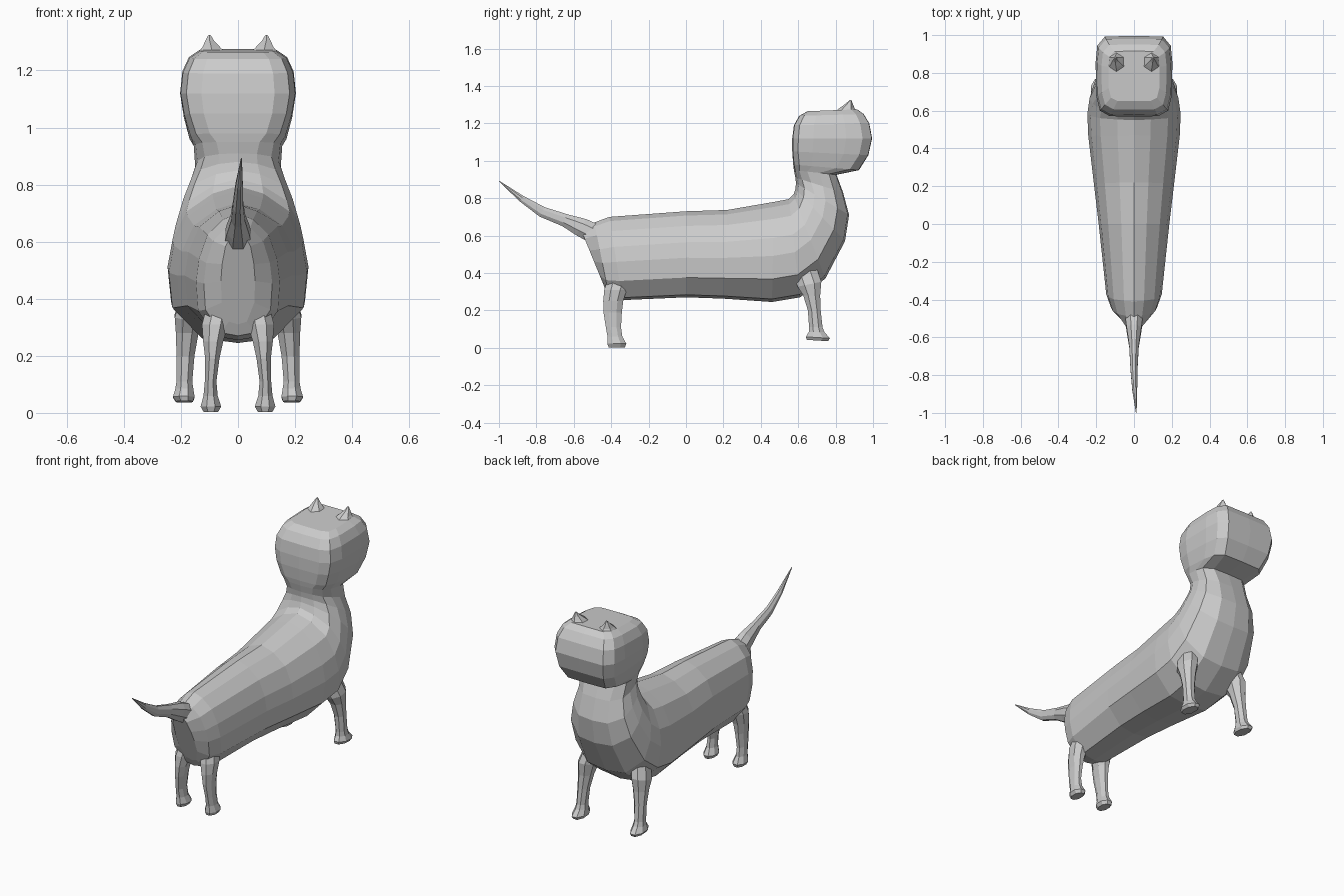
import bpy, bmesh, math
from mathutils import Vector


def loft(name, rings, cap_start=True, cap_end=True):
    # skin a list of equal-length rings
    bm = bmesh.new()
    loops = [[bm.verts.new(p) for p in r] for r in rings]
    n = len(loops[0])
    for a, b in zip(loops, loops[1:]):
        for i in range(n):
            j = (i + 1) % n
            bm.faces.new((a[i], b[i], b[j], a[j]))
    if cap_start:
        bm.faces.new(loops[0])
    if cap_end:
        bm.faces.new(loops[-1])
    bmesh.ops.recalc_face_normals(bm, faces=bm.faces)
    me = bpy.data.meshes.new(name)
    bm.to_mesh(me)
    bm.free()
    ob = bpy.data.objects.new(name, me)
    bpy.context.collection.objects.link(ob)
    return ob


# half cross-sections: (fraction of half width, fraction from back to belly)
ROUND = [(0, 0), (.36, .05), (.73, .17), (.93, .36), (1, .54), (.95, .77), (.52, .97), (0, 1)]
SQUARE = [(0, 0), (.68, 0), (.92, .06), (1, .25), (1, .7), (.96, .9), (.8, 1), (0, 1)]


def section(back, belly, w, sq):
    a, b = Vector((0, *back)), Vector((0, *belly))
    half = []
    for (x0, t0), (x1, t1) in zip(ROUND, SQUARE):
        x, t = x0 + (x1 - x0) * sq, t0 + (t1 - t0) * sq
        p = a.lerp(b, t)
        half.append(Vector((x * w, p.y, p.z)))
    return half + [Vector((-p.x, p.y, p.z)) for p in half[-2:0:-1]]


# body, neck and head: one loft that bends upward at the shoulders
BODY = [
    ((-.565, .64), (-.43, .31), .06, 0),
    ((-.49, .67), (-.41, .27), .120, 0),
    ((-.41, .70), (-.34, .255), .147, 0),
    ((0, .73), (0, .27), .187, 0),
    ((.22, .737), (.2, .263), .212, 0),
    ((.47, .78), (.46, .245), .242, 0),
    ((.55, .795), (.61, .27), .247, 0),
    ((.575, .82), (.745, .37), .235, 0),
    ((.585, .85), (.85, .57), .205, .05),
    ((.588, .88), (.872, .71), .175, .1),
    ((.585, .91), (.84, .83), .15, .25),
    ((.577, .95), (.805, .925), .155, .4),
    ((.573, .98), (.925, .95), .17, .7),
    ((.568, 1.05), (.975, 1.03), .19, .85),
    ((.568, 1.12), (.995, 1.12), .203, .85),
    ((.577, 1.19), (.98, 1.20), .195, .85),
    ((.605, 1.24), (.95, 1.25), .172, .85),
    ((.65, 1.265), (.915, 1.275), .135, .9),
]
loft("body_and_head", [section(*r) for r in BODY])


def ring(x, y, z, rx, ry, n=8, tilt=0):
    # elliptical ring; tilt turns it about the x axis
    pts = []
    for i in range(n):
        a = 2 * math.pi * (i + .5) / n
        v = ry * math.sin(a)
        pts.append(Vector((x + rx * math.cos(a), y + v * math.cos(tilt), z + v * math.sin(tilt))))
    return pts


# tail: (x, y, z, half width, half height, tilt)
TAIL = [
    (0, -.47, .60, .055, .060, .95), (0, -.56, .645, .042, .055, 1.0),
    (0, -.65, .683, .027, .037, 1.2), (0, -.77, .727, .020, .031, 1.1),
    (.004, -.88, .798, .014, .019, 1.0), (.012, -1.0, .892, .002, .002, 1.0),
]
loft("tail", [ring(x, y, z, rx, ry, 8, t) for x, y, z, rx, ry, t in TAIL], cap_start=False)

# legs: (x, y, z, half width, half depth, tilt) from foot to hip
FRONT = [
    (.188, .703, .039, .032, .062, -.06), (.190, .705, .055, .041, .069, -.06),
    (.188, .698, .085, .034, .045, 0), (.188, .694, .11, .030, .039, 0),
    (.184, .686, .20, .034, .037, 0), (.178, .672, .28, .043, .049, 0),
    (.172, .66, .34, .054, .070, .2), (.148, .63, .43, .050, .070, .3),
]
REAR = [
    (.095, -.370, .003, .027, .047, 0), (.095, -.370, .022, .039, .055, 0),
    (.096, -.380, .06, .027, .043, 0), (.096, -.388, .11, .022, .044, 0),
    (.090, -.392, .19, .027, .053, 0), (.087, -.389, .25, .038, .058, 0),
    (.080, -.377, .31, .050, .065, 0), (.062, -.350, .40, .045, .065, 0),
]
# ears: small points with a wide base, set near the front of the crown
EAR = [
    (.092, .855, 1.262, .054, .060, 0), (.094, .862, 1.284, .034, .038, 0),
    (.099, .872, 1.304, .018, .020, 0), (.100, .88, 1.325, .004, .004, 0),
]
for name, rows, n in (("front_leg", FRONT, 8), ("rear_leg", REAR, 8), ("ear", EAR, 6)):
    for side, label in ((1, "right"), (-1, "left")):
        loft(f"{name}_{label}", [ring(side * x, y, z, rx, ry, n, t) for x, y, z, rx, ry, t in rows],
             cap_start=name != "ear", cap_end=name == "ear")
